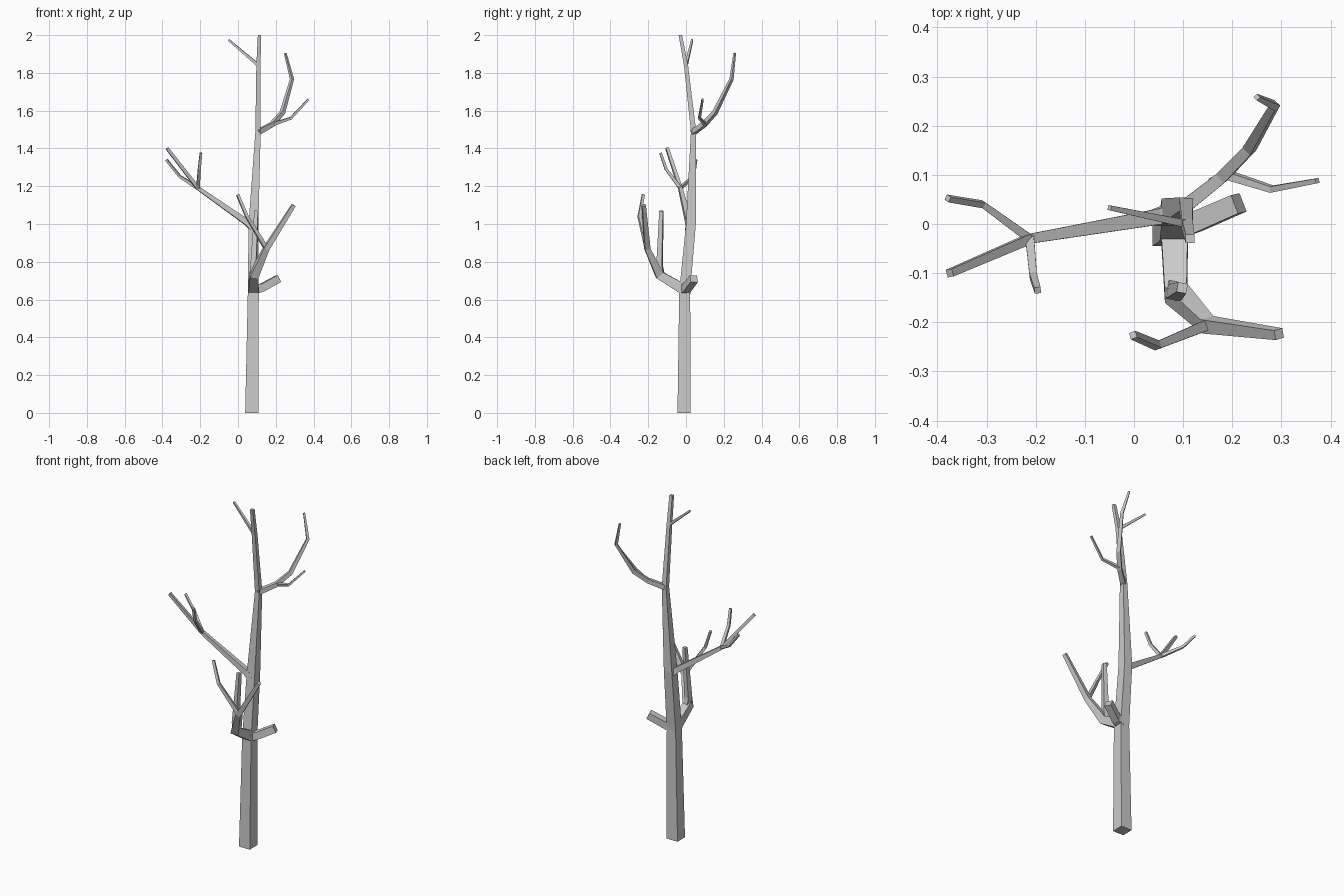
import bpy, bmesh
from mathutils import Vector

if "Cube" in bpy.data.objects:
    bpy.data.objects.remove(bpy.data.objects["Cube"])


def limb(name, path, level=False):
    """Square-section tapered tube; path items are (x, y, z, width)."""
    pts = [Vector(p[:3]) for p in path]
    n = len(pts)
    segs = [(pts[i + 1] - pts[i]).normalized() for i in range(n - 1)]
    bm = bmesh.new()
    rings = []
    side = Vector((1, 0, 0)) if level else segs[0].cross(Vector((0, 0, 1))).normalized()
    for i, p in enumerate(pts):
        t = (segs[max(i - 1, 0)] + segs[min(i, n - 2)]).normalized()
        if level:
            t = Vector((0, 0, 1))
        side = (side - t * side.dot(t)).normalized()
        other = t.cross(side)
        h = path[i][3] / 2
        rings.append([bm.verts.new(p + h * (a * side + b * other))
                      for a, b in ((-1, -1), (1, -1), (1, 1), (-1, 1))])
    for r, s in zip(rings, rings[1:]):
        for k in range(4):
            j = (k + 1) % 4
            bm.faces.new((r[k], r[j], s[j], s[k]))
    bm.faces.new(rings[0][::-1])
    bm.faces.new(rings[-1])
    bmesh.ops.recalc_face_normals(bm, faces=bm.faces)
    mesh = bpy.data.meshes.new(name)
    bm.to_mesh(mesh)
    bm.free()
    ob = bpy.data.objects.new(name, mesh)
    bpy.context.collection.objects.link(ob)
    return ob


# Trunk, with horizontal sections
limb("trunk", [(.073, -.01, 0, .07), (.081, -.007, .64, .058), (.082, .026, 1.0, .052),
               (.106, .040, 1.49, .028), (.108, 0, 1.84, .022), (.114, -.03, 2.0, .018)], level=True)

# Low right stub
limb("stub_branch", [(.08, -.005, .655, .054), (.125, .004, .662, .042), (.213, .042, .71, .04)])

# Low front branch with its forks
fork_b = (.085, -.14, .73)
fork_b2 = (.15, -.205, .87)
limb("front_branch", [(.082, -.005, .65, .056), (*fork_b, .046), (*fork_b2, .03),
                      (.295, -.224, 1.10, .02)])
limb("front_upright_twig", [(.085, -.13, .715, .036), (.083, -.14, .78, .03), (.098, -.13, 1.07, .02)])
limb("front_left_twig", [(*fork_b2, .022), (.047, -.247, 1.04, .016), (-.002, -.226, 1.155, .014)])

# Left branch with three twigs
fork_a = (-.212, -.03, 1.19)
limb("left_branch", [(.08, .02, .985, .045), (.045, .014, 1.01, .032), (*fork_a, .02),
                     (-.375, -.1, 1.40, .016)])
limb("left_back_twig", [(*fork_a, .018), (-.308, .04, 1.252, .013), (-.379, .052, 1.34, .012)])
limb("left_front_twig", [(*fork_a, .018), (-.205, -.105, 1.29, .015), (-.196, -.135, 1.376, .013)])

# Upper right branch with a side twig
limb("upper_branch", [(.104, .036, 1.485, .028), (.18, .096, 1.527, .024), (.235, .153, 1.59, .022),
                      (.286, .241, 1.767, .016), (.25, .258, 1.905, .01)])
limb("upper_twig", [(.16, .085, 1.515, .02), (.19, .10, 1.53, .018), (.28, .071, 1.56, .013), (.373, .088, 1.66, .01)])

# Small twig near the tip
limb("top_twig", [(.108, 0, 1.84, .016), (-.05, .033, 1.975, .01)])
